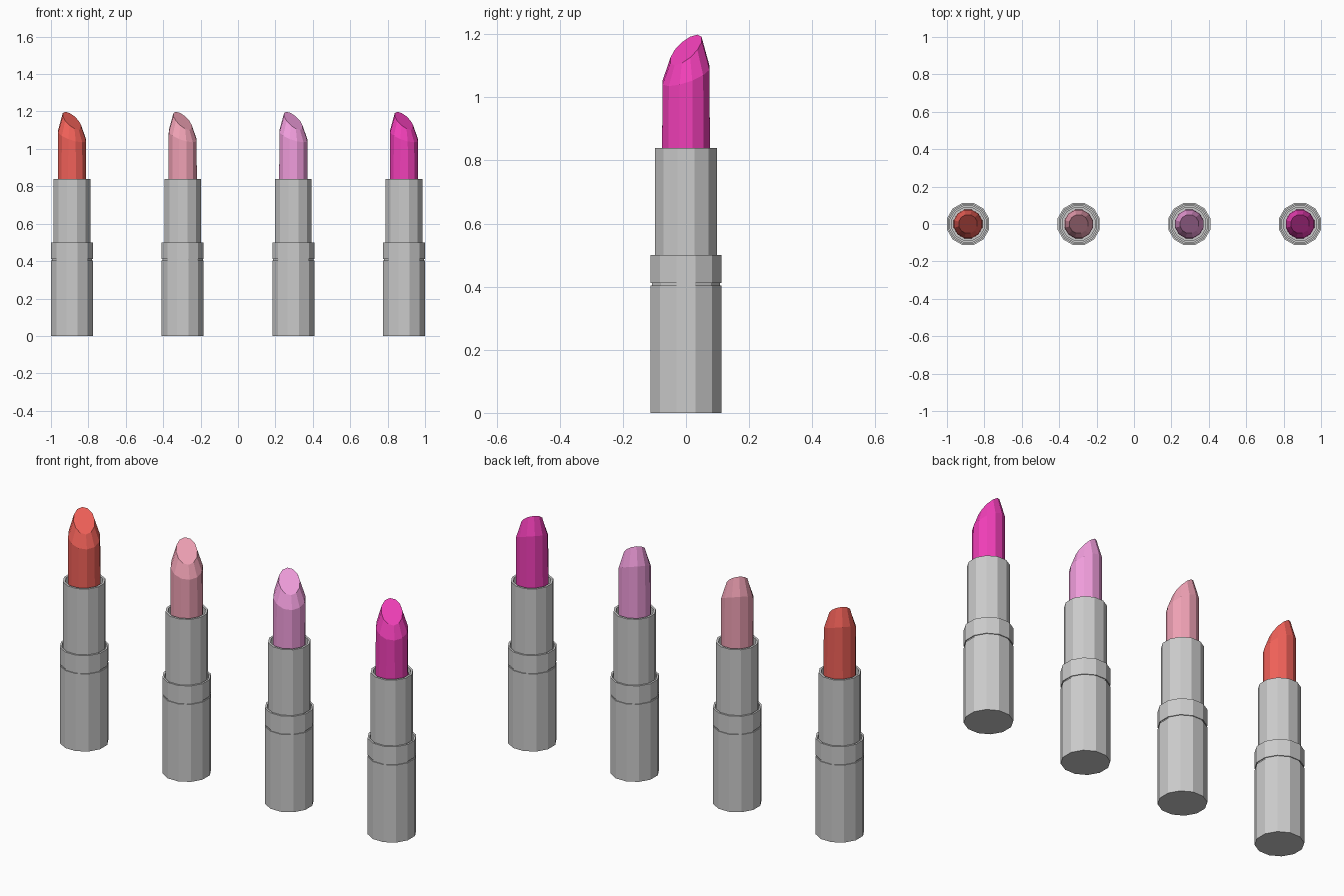
import bpy
import bmesh
from math import cos, sin, radians, tau

if "Cube" in bpy.data.objects:
    bpy.data.objects.remove(bpy.data.objects["Cube"])

SIDES = 12
START = radians(15)     # a corner points along the diagonal
LEAN = radians(135)     # direction of the lipstick tip


def loft(name, rings, x, material=None):
    """Flat-faced solid through rings of (radius, height, slope towards the tip)."""
    bm = bmesh.new()
    loops = []
    for r, z, slope in rings:
        loop = []
        for i in range(SIDES):
            a = START + tau * i / SIDES
            loop.append(bm.verts.new((r * cos(a), r * sin(a),
                                      z + slope * r * cos(a - LEAN))))
        loops.append(loop)
    for low, high in zip(loops, loops[1:]):
        for i in range(SIDES):
            j = (i + 1) % SIDES
            bm.faces.new((low[i], low[j], high[j], high[i]))
    bm.faces.new(loops[0][::-1])
    bm.faces.new(loops[-1])
    bmesh.ops.recalc_face_normals(bm, faces=bm.faces)
    mesh = bpy.data.meshes.new(name)
    bm.to_mesh(mesh)
    bm.free()
    obj = bpy.data.objects.new(name, mesh)
    obj.location.x = x
    bpy.context.collection.objects.link(obj)
    if material:
        mesh.materials.append(material)
    return obj


def level(*points):
    return [(r, z, 0) for r, z in points]


# Case base with a thin groove and a collar with an open rim
CASE = level((0.1165, 0), (0.1165, 0.404), (0.112, 0.404), (0.112, 0.412),
             (0.1165, 0.412), (0.1165, 0.50), (0.107, 0.50), (0.107, 0.47))
# Hollow inner tube
TUBE = level((0.1015, 0.46), (0.1015, 0.84), (0.090, 0.84), (0.090, 0.75))
# Coloured stick: tilted shoulder, then a slanted oval cut
STICK = [(0.079, 0.74, 0), (0.077, 1.07, 0.45), (0.051, 1.15, 0.95)]

SHADES = {
    "red": (0.88, 0.12, 0.10, 1),
    "rose": (0.87, 0.36, 0.46, 1),
    "orchid": (0.88, 0.34, 0.72, 1),
    "magenta": (0.88, 0.05, 0.48, 1),
}

for n, (shade, colour) in enumerate(SHADES.items()):
    x = -0.8875 + n * 0.5917
    mat = bpy.data.materials.new("lipstick_" + shade)
    mat.diffuse_color = colour
    mat.use_nodes = True
    mat.node_tree.nodes["Principled BSDF"].inputs["Base Color"].default_value = mat.diffuse_color
    loft("case_" + shade, CASE, x)
    loft("inner_tube_" + shade, TUBE, x)
    loft("lipstick_" + shade, STICK, x, mat)
